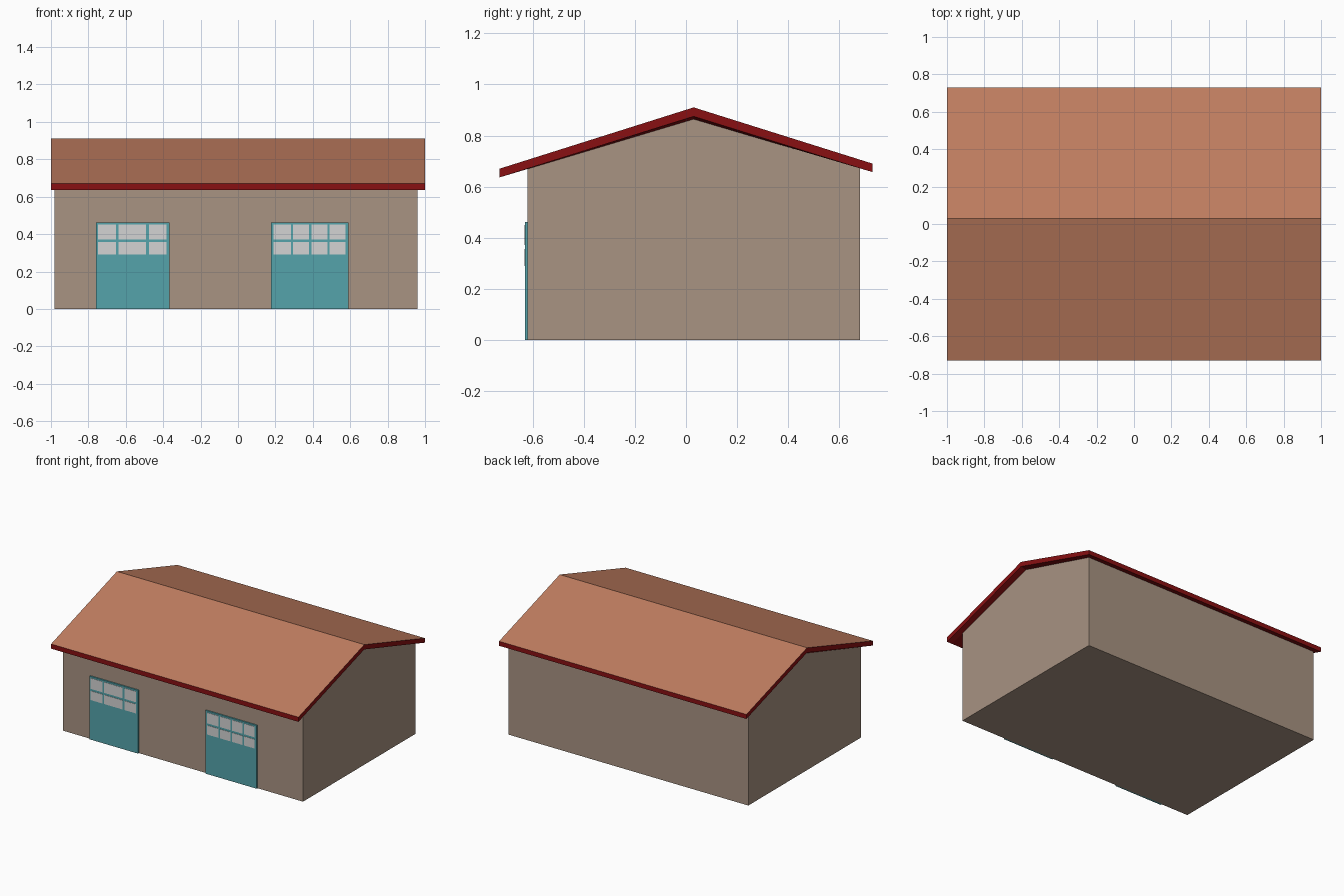
import bpy, bmesh

if "Cube" in bpy.data.objects:
    bpy.data.objects.remove(bpy.data.objects["Cube"])

def mat(name, rgb):
    m = bpy.data.materials.new(name)
    lin = [((c / 255 + 0.055) / 1.055) ** 2.4 if c > 10 else c / 255 / 12.92 for c in rgb]
    m.diffuse_color = (*lin, 1)
    m.use_nodes = True
    m.node_tree.nodes["Principled BSDF"].inputs["Base Color"].default_value = m.diffuse_color
    return m

WALL = mat("tan wall", (168, 147, 130))
ROOF = mat("terracotta roof", (192, 125, 96))
TRIM = mat("dark red trim", (137, 16, 18))
DOOR = mat("teal door", (85, 164, 171))
GLASS = mat("grey glass", (211, 211, 211))

def finish(name, bm, *mats):
    bmesh.ops.recalc_face_normals(bm, faces=bm.faces)
    me = bpy.data.meshes.new(name)
    for m in mats:
        me.materials.append(m)
    if len(mats) > 1:  # upward slopes take the second colour
        for f in bm.faces:
            f.material_index = int(f.normal.z > 0.5)
    bm.to_mesh(me)
    bm.free()
    ob = bpy.data.objects.new(name, me)
    bpy.context.collection.objects.link(ob)
    return ob

def loft(name, sections, *mats):
    """Skin (x, yz profile) sections along x and cap both ends."""
    bm = bmesh.new()
    rings = [[bm.verts.new((x, y, z)) for y, z in prof] for x, prof in sections]
    for a, b in zip(rings, rings[1:]):
        for i in range(len(a)):
            j = (i + 1) % len(a)
            bm.faces.new((a[i], a[j], b[j], b[i]))
    bm.faces.new(rings[0])
    bm.faces.new(rings[-1])
    return finish(name, bm, *mats)

def box(name, x0, x1, y0, y1, z0, z1, m):
    return loft(name, [(x, [(y0, z0), (y1, z0), (y1, z1), (y0, z1)]) for x in (x0, x1)], m)

# Walls with gabled ends
gable = [(-0.62, 0), (0.68, 0), (0.68, 0.673), (0.03, 0.868), (-0.62, 0.672)]
loft("walls", [(-0.98, gable), (0.96, gable)], WALL)

# Roof slab: red edges, the soffit dips slightly toward the walls
def roof_profile(ridge):
    return [(-0.73, 0.636), (0.03, ridge), (0.73, 0.657), (0.73, 0.69), (0.03, 0.91), (-0.73, 0.67)]
loft("roof", [(-1, roof_profile(0.875)), (-0.98, roof_profile(0.864)),
              (0.96, roof_profile(0.864)), (1, roof_profile(0.875))], TRIM, ROOF)

# Garage doors with two rows of panes
doors = {
    "left_door": ((-0.76, -0.367), [(-0.748, -0.653), (-0.64, -0.493), (-0.475, -0.383)]),
    "right_door": ((0.177, 0.592), [(0.19, 0.283), (0.295, 0.38), (0.393, 0.478), (0.49, 0.575)]),
}
for name, ((x0, x1), cols) in doors.items():
    box(name, x0, x1, -0.63, -0.615, 0, 0.462, DOOR)
    for c, (a, b) in enumerate(cols):
        for r, (z0, z1) in enumerate([(0.29, 0.357), (0.372, 0.45)]):
            box(f"{name}_pane_{c}_{r}", a, b, -0.632, -0.626, z0, z1, GLASS)
